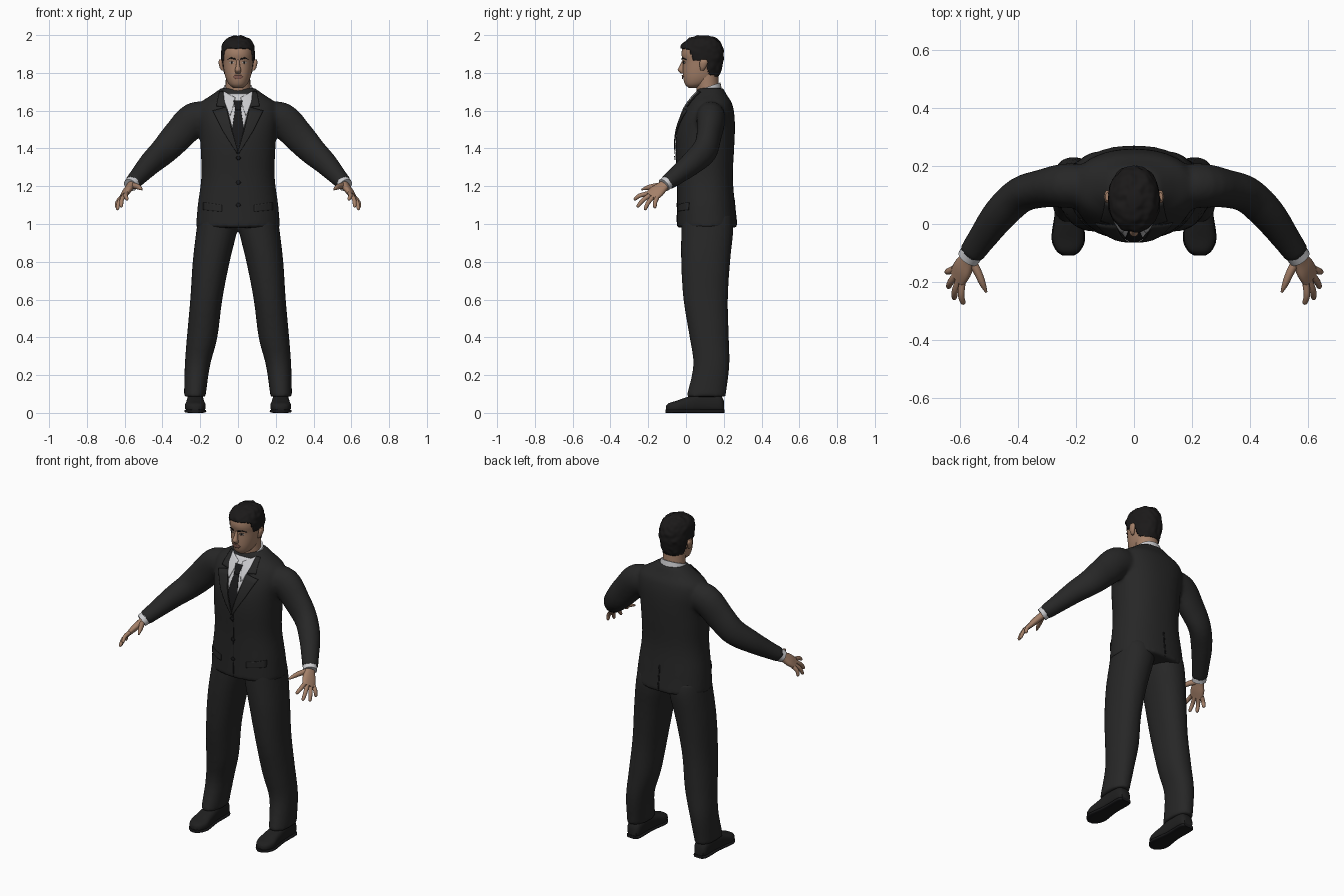
import bpy, bmesh, math
from mathutils import Vector, noise
from mathutils.bvhtree import BVHTree

if "Cube" in bpy.data.objects:
    bpy.data.objects.remove(bpy.data.objects["Cube"])


def material(name, *rgb):
    mat = bpy.data.materials.new(name)
    mat.use_nodes = True
    mat.diffuse_color = (*rgb, 1)
    shader = mat.node_tree.nodes["Principled BSDF"]
    shader.inputs["Base Color"].default_value = (*rgb, 1)
    shader.inputs["Roughness"].default_value = 0.8
    return mat


suit = material("charcoal suit", .02, .02, .02)
black = material("black cloth", .01, .01, .011)
leather = material("shoe leather", .014, .014, .014)
hair_dark = material("dark hair", .011, .01, .01)
skin = material("skin", .37, .215, .14)
white = material("white shirt", .6, .6, .62)
lip = material("lips", .24, .11, .085)
eye_white = material("eye white", .4, .36, .33)

X, Y, Z = Vector((1, 0, 0)), Vector((0, 1, 0)), Vector((0, 0, 1))
SIDES = ((1, "left"), (-1, "right"))


def resample(points, steps):
    """Catmull-Rom through points holding x, y, z and two radii."""
    p = [Vector(q) for q in points]
    p = [p[0] * 2 - p[1]] + p + [p[-1] * 2 - p[-2]]
    out = []
    for a, b, c, d in zip(p, p[1:], p[2:], p[3:]):
        for i in range(steps):
            t = i / steps
            out.append((b * 2 + (c - a) * t + (a * 2 - b * 5 + c * 4 - d) * t * t
                        + (b * 3 - a - c * 3 + d) * t * t * t) / 2)
    return out + [p[-2]]


def tube(bm, points, ref=X, axis=None, side=1, n=24, steps=4, power=1.0):
    """Closed loft; the first radius lies along ref, the second across it."""
    path = resample([(q[0] * side, *q[1:]) for q in points], steps)
    ref = Vector((ref.x * side, ref.y, ref.z))
    rings = []
    for i, q in enumerate(path):
        t = axis or (path[min(i + 1, len(path) - 1)] - path[max(i - 1, 0)])
        t = Vector(t[:3]).normalized()
        u = (ref - t * ref.dot(t)).normalized()
        v = t.cross(u)
        ring = []
        for k in range(n):
            c, s = math.cos(math.tau * k / n), math.sin(math.tau * k / n)
            c, s = (math.copysign(abs(w) ** power, w) for w in (c, s))
            ring.append(bm.verts.new(Vector(q[:3]) + u * c * q[3] + v * s * q[4]))
        rings.append(ring)
    for a, b in zip(rings, rings[1:]):
        for k in range(n):
            bm.faces.new((a[k], a[k - 1], b[k - 1], b[k]))
    bm.faces.new(rings[0])
    bm.faces.new(rings[-1])


def finish(bm, name, mat, voxel=0, thickness=0):
    bmesh.ops.recalc_face_normals(bm, faces=bm.faces)
    mesh = bpy.data.meshes.new(name)
    bm.to_mesh(mesh)
    bm.free()
    mesh.shade_smooth()
    mesh.set_sharp_from_angle(angle=math.radians(50))
    mesh.materials.append(mat)
    obj = bpy.data.objects.new(name, mesh)
    bpy.context.collection.objects.link(obj)
    if voxel:
        remesh = obj.modifiers.new("blend", 'REMESH')
        remesh.mode, remesh.voxel_size, remesh.use_smooth_shade = 'VOXEL', voxel, True
        obj.modifiers.new("soften", 'SMOOTH').iterations = 5
    if thickness:
        obj.modifiers.new("thickness", 'SOLIDIFY').thickness = thickness
    return obj


def solid(name, mat, points, **options):
    bm = bmesh.new()
    tube(bm, points, **options)
    return finish(bm, name, mat)


def surface(obj):
    bpy.context.view_layer.update()
    return BVHTree.FromObject(obj, bpy.context.evaluated_depsgraph_get())


def patch(name, mat, target, edge_a, edge_b, lift, side=1, view=-1, rows=8, cols=8):
    """Thin plate between two (x, z) edges, laid on a target surface."""
    def along(edge, t):
        t *= len(edge) - 1
        i = min(int(t), len(edge) - 2)
        return Vector(edge[i]).lerp(Vector(edge[i + 1]), t - i)
    bm, grid = bmesh.new(), []
    for r in range(rows + 1):
        row = []
        for c in range(cols + 1):
            x, z = along(edge_a, r / rows).lerp(along(edge_b, r / rows), c / cols)
            start = Vector((x * side, view, z))
            hit = target.ray_cast(start, Y * -view)[0] or target.find_nearest(start)[0]
            row.append(bm.verts.new((x * side, hit.y + lift * view, z)))
        grid.append(row)
    for a, b in zip(grid, grid[1:]):
        for c in range(cols):
            bm.faces.new((a[c], a[c + 1], b[c + 1], b[c]))
    return finish(bm, name, mat, thickness=.003)


# Jacket: torso and sleeves blended into one skin
bm = bmesh.new()
tube(bm, [(0, .112, .98, .223, .16), (0, .106, 1.1, .213, .153), (0, .1, 1.25, .194, .148),
          (0, .1, 1.4, .198, .155), (0, .106, 1.5, .205, .153), (0, .118, 1.58, .215, .138),
          (0, .128, 1.64, .2, .115), (0, .13, 1.68, .145, .088), (0, .13, 1.72, .088, .066)],
     axis=Z, n=40, power=.88)
for side, label in SIDES:
    tube(bm, [(.14, .125, 1.56, .08, .075), (.23, .132, 1.555, .09, .077),
              (.315, .122, 1.47, .085, .066), (.39, .1, 1.39, .076, .063),
              (.46, .035, 1.325, .064, .06), (.52, -.045, 1.26, .05, .05),
              (.561, -.104, 1.216, .041, .044)], ref=Z, side=side)
jacket = finish(bm, "jacket", suit, voxel=.011)
cloth = surface(jacket)

# Trousers
bm = bmesh.new()
for side, label in SIDES:
    tube(bm, [(.108, .112, 1.05, .1, .13), (.112, .113, .97, .108, .138),
              (.142, .104, .8, .098, .13), (.168, .104, .6, .085, .118),
              (.19, .123, .4, .081, .104), (.215, .134, .25, .067, .096),
              (.229, .106, .085, .057, .104)], axis=Z, side=side, power=.92)
finish(bm, "trousers", suit, voxel=.011)

# Shoes with soles
for side, label in SIDES:
    bm = bmesh.new()
    tube(bm, [(.226, .2, .035, .028, .03), (.226, .175, .05, .042, .048),
              (.226, .09, .055, .044, .053), (.226, .0, .042, .05, .04),
              (.226, -.05, .033, .055, .031), (.226, -.09, .028, .04, .024),
              (.226, -.106, .024, .018, .014)], axis=Y, side=side, power=.75)
    finish(bm, label + "_shoe", leather)
    solid(label + "_sole", black,
          [(.226, .203, .009, .03, .009), (.226, .175, .009, .044, .009),
           (.226, .06, .009, .044, .009), (.226, -.045, .009, .058, .009),
           (.226, -.09, .009, .043, .009), (.226, -.109, .009, .02, .009)],
          axis=Y, side=side, power=.5)

# Shirt front, tie, lapels, collar and pockets
patch("shirt_front", white, cloth, [(-.07, 1.69), (-.055, 1.6), (0, 1.4)],
      [(.07, 1.69), (.055, 1.6), (0, 1.4)], .003, rows=14)
patch("tie_blade", black, cloth, [(-.014, 1.615), (-.032, 1.5), (0, 1.395)],
      [(.014, 1.615), (.032, 1.5), (0, 1.395)], .007)
patch("tie_knot", black, cloth, [(-.024, 1.655), (-.014, 1.605)],
      [(.024, 1.655), (.014, 1.605)], .012)
for side, label in SIDES:
    patch(label + "_shirt_collar", white, cloth, [(.014, 1.67), (.022, 1.635), (.04, 1.575)],
          [(.078, 1.705), (.072, 1.65), (.05, 1.585)], .011, side)
    patch(label + "_lapel", suit, cloth, [(.062, 1.62), (.034, 1.5), (.0, 1.385)],
          [(.135, 1.6), (.085, 1.5), (.004, 1.37)], .01, side)
    patch(label + "_jacket_collar", suit, cloth, [(.08, 1.705), (.062, 1.62)],
          [(.1, 1.7), (.115, 1.625)], .01, side)
    patch(label + "_pocket_flap", suit, cloth, [(.085, 1.1), (.085, 1.065)],
          [(.185, 1.115), (.185, 1.075)], .006, side)
patch("front_seam", black, cloth, [(.002, 1.385), (.002, .99)],
      [(.006, 1.385), (.006, .99)], .002, rows=16, cols=1)
patch("back_vent", black, cloth, [(-.004, 1.14), (-.004, .985)],
      [(.004, 1.14), (.004, .985)], .002, view=1, cols=1)
for z in (1.35, 1.22, 1.1):
    patch("button", black, cloth, [(-.004, z + .01), (-.012, z), (-.004, z - .01)],
          [(.008, z + .01), (.016, z), (.008, z - .01)], .006, cols=2)
solid("collar_band", white, [(0, .125, 1.665, .085, .073), (0, .12, 1.728, .075, .066)],
      axis=Vector((0, -.35, 1)))

# Hands with cuffs
for side, label in SIDES:
    solid(label + "_cuff", white, [(.55, -.088, 1.228, .037, .04), (.57, -.117, 1.206, .036, .039)],
          ref=Z, side=side)
    bm = bmesh.new()
    spread = Vector((.42, .84, -.34))
    knuckle = Vector((.605, -.18, 1.15))
    tube(bm, [(.558, -.1, 1.218, .028, .022), (.572, -.125, 1.197, .032, .02),
              (.59, -.155, 1.172, .041, .019), (.608, -.187, 1.145, .039, .013)],
         ref=spread, side=side, power=.85)
    tips = ((.588, -.277, 1.13), (.62, -.26, 1.09), (.641, -.22, 1.075), (.646, -.166, 1.085))
    for i, tip in enumerate(tips):
        base = knuckle + spread * (i - 1.5) * .021
        end = Vector(tip)
        middle = base.lerp(end, .5) + Vector((.005, -.003, .005))
        tube(bm, [(*base, .0125, .0125), (*middle, .0115, .011), (*base.lerp(end, .9), .009, .009),
                  (*end, .003, .003)], ref=spread, side=side, n=12)
    tube(bm, [(.562, -.122, 1.203, .018, .016), (.538, -.165, 1.2, .015, .014),
              (.521, -.205, 1.192, .012, .011), (.508, -.235, 1.182, .004, .004)],
         ref=Z, side=side, n=12)
    finish(bm, label + "_hand", skin)

# Head and neck: each ring gives height, front, back and half width
profile = [(1.72, .015, .06, .022), (1.738, -.004, .11, .047), (1.77, -.014, .155, .064),
           (1.81, -.016, .175, .074), (1.86, -.016, .188, .08), (1.9, -.024, .19, .082),
           (1.94, -.015, .182, .077), (1.97, .015, .16, .058), (1.986, .06, .12, .022)]
rings = [(0, (f + b) / 2, z, w, (b - f) / 2) for z, f, b, w in profile]
head = solid("head", skin, rings, axis=Z, n=40, power=.92)
solid("neck", skin, [(0, .125, 1.64, .07, .062), (0, .115, 1.72, .066, .06),
                     (0, .11, 1.8, .064, .06)], axis=Z)
solid("nose", skin, [(0, -.008, 1.87, .008, .01), (0, -.02, 1.84, .01, .012),
                     (0, -.026, 1.815, .016, .018), (0, -.016, 1.798, .013, .012)], axis=Z, n=16)
face = surface(head)
patch("upper_lip", lip, face, [(-.026, 1.78), (-.026, 1.778)], [(.026, 1.78), (.026, 1.778)], .002)
patch("mouth", lip, face, [(-.018, 1.788), (-.026, 1.779), (-.014, 1.768)],
      [(.018, 1.788), (.026, 1.779), (.014, 1.768)], .004)
for side, label in SIDES:
    patch(label + "_eye", eye_white, face, [(.02, 1.854), (.032, 1.848), (.046, 1.853)],
          [(.02, 1.856), (.032, 1.862), (.046, 1.857)], .002, side)
    patch(label + "_iris", hair_dark, face, [(.029, 1.85), (.037, 1.85)],
          [(.029, 1.861), (.037, 1.861)], .004, side)
    patch(label + "_eyebrow", hair_dark, face, [(.014, 1.87), (.036, 1.876), (.056, 1.869)],
          [(.014, 1.877), (.036, 1.883), (.056, 1.872)], .004, side)
    solid(label + "_ear", skin, [(.08, .085, 1.812, .007, .008), (.087, .089, 1.828, .01, .016),
                                 (.092, .094, 1.855, .011, .022), (.091, .094, 1.872, .008, .014)],
          axis=Z, side=side, n=16)

# Hair: enlarged head shell trimmed along a hairline and roughened
hairline = [(-.06, 1.932), (.015, 1.927), (.04, 1.865), (.07, 1.865), (.105, 1.86),
            (.125, 1.79), (.25, 1.765)]


def hair_limit(y):
    for (a, low), (b, high) in zip(hairline, hairline[1:]):
        if y <= b:
            return low + (high - low) * max(0, y - a) / (b - a)
    return hairline[-1][1]


bm = bmesh.new()
tube(bm, rings, axis=Z, n=72, steps=8, power=.92)
bmesh.ops.recalc_face_normals(bm, faces=bm.faces)
centre = Vector((0, .085, 1.87))
for v in bm.verts:
    grow = 1.085 + .05 * noise.noise(v.co * 45)
    v.co = centre + (v.co - centre) * grow
bare = [f for f in bm.faces
        if f.calc_center_median().z < hair_limit(f.calc_center_median().y)]
bmesh.ops.delete(bm, geom=bare, context='FACES')
finish(bm, "hair", hair_dark, thickness=.012)
